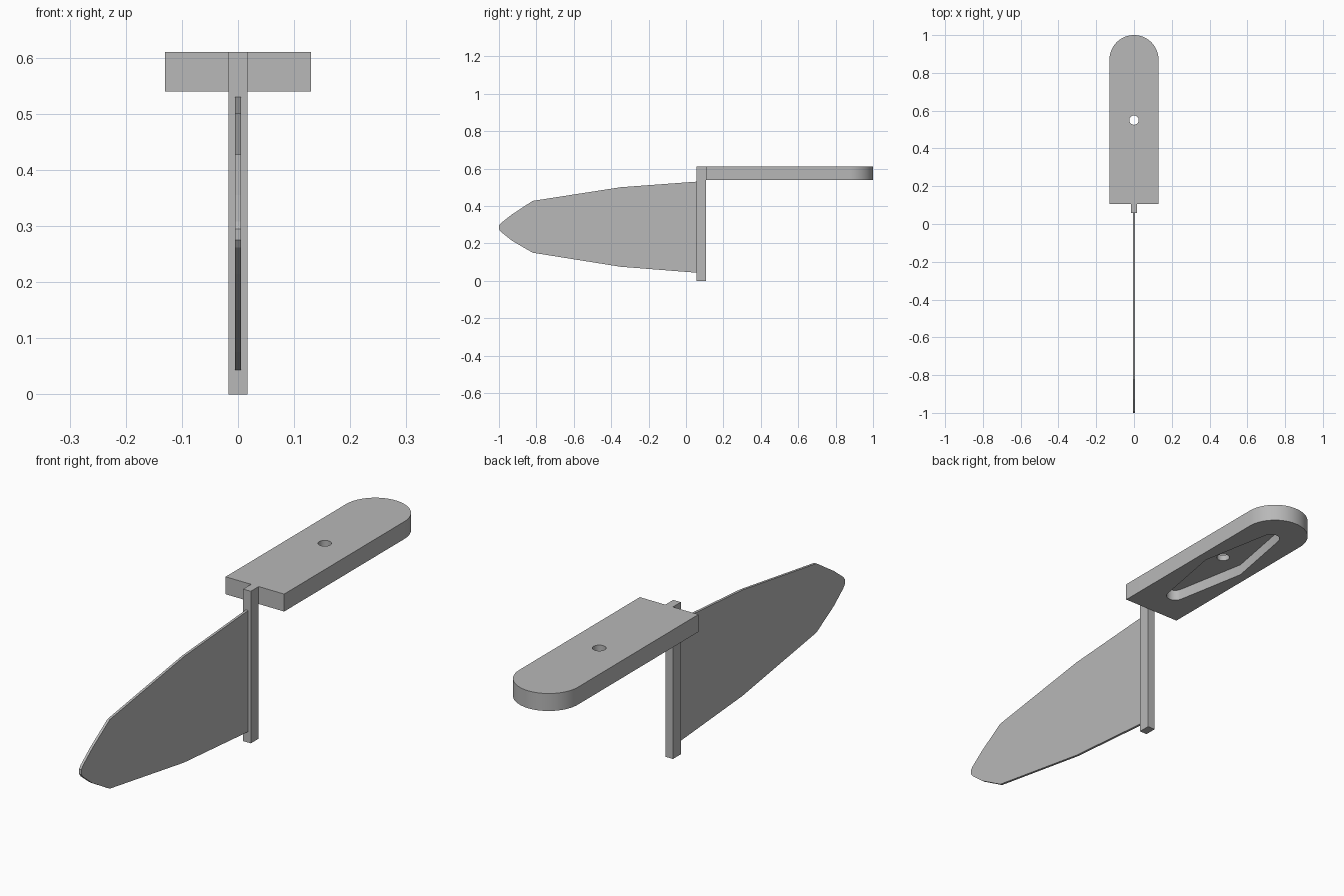
import bpy, bmesh, math
from mathutils import Vector

cube = bpy.data.objects.get("Cube")
if cube:
    bpy.data.objects.remove(cube, do_unlink=True)

grey = bpy.data.materials.new("plain grey")
grey.use_nodes = True
colour = (0.48, 0.48, 0.48, 1)
grey.diffuse_color = colour
grey.node_tree.nodes["Principled BSDF"].inputs["Base Color"].default_value = colour


def extrude(name, points, depth):
    """Face through the points, extruded along the depth vector."""
    bm = bmesh.new()
    face = bm.faces.new([bm.verts.new(p) for p in points])
    new = bmesh.ops.extrude_face_region(bm, geom=[face])["geom"]
    bmesh.ops.translate(bm, vec=Vector(depth),
                        verts=[v for v in new if isinstance(v, bmesh.types.BMVert)])
    bmesh.ops.recalc_face_normals(bm, faces=bm.faces)
    mesh = bpy.data.meshes.new(name)
    bm.to_mesh(mesh)
    bm.free()
    mesh.materials.append(grey)
    obj = bpy.data.objects.new(name, mesh)
    bpy.context.collection.objects.link(obj)
    return obj


def arc(cy, radius, start, end, steps, z):
    """Points on an arc centred on x = 0, angles in degrees."""
    angles = [math.radians(start + (end - start) * i / steps) for i in range(steps + 1)]
    return [(radius * math.cos(a), cy + radius * math.sin(a), z) for a in angles]


def activate(obj):
    bpy.ops.object.select_all(action='DESELECT')
    obj.select_set(True)
    bpy.context.view_layer.objects.active = obj


def cut(target, cutter):
    mod = target.modifiers.new("cut", 'BOOLEAN')
    mod.operation = 'DIFFERENCE'
    mod.solver = 'EXACT'
    mod.object = cutter
    activate(target)
    bpy.ops.object.modifier_apply(modifier=mod.name)
    bpy.data.objects.remove(cutter, do_unlink=True)


# Mounting plate with a rounded back end
WIDTH, FRONT, BOTTOM, TOP = 0.13, 0.107, 0.54, 0.61
plate = extrude("mounting_plate",
                [(-WIDTH, FRONT, BOTTOM), (WIDTH, FRONT, BOTTOM)]
                + arc(1 - WIDTH, WIDTH, 0, 180, 32, BOTTOM),
                (0, 0, TOP - BOTTOM))

# Tapered arm recess in the underside, with rounded ends
MID, REACH, END = 0.55, 0.295, 0.035
low = BOTTOM - 0.02
recess = extrude("recess_cutter",
                 [(0.09, MID, low)] + arc(MID + REACH, END, 10, 170, 12, low)
                 + [(-0.09, MID, low)] + arc(MID - REACH, END, 190, 350, 12, low),
                 (0, 0, 0.065))
cut(plate, recess)

# Screw hole right through
hole = extrude("hole_cutter", arc(MID, 0.025, 0, 345, 23, low), (0, 0, 0.2))
cut(plate, hole)
activate(plate)
bpy.ops.object.shade_smooth_by_angle(angle=math.radians(25))

# Upright post
post = extrude("post", [(x, y, 0) for x, y in
                        ((-0.017, 0.057), (0.017, 0.057), (0.017, FRONT), (-0.017, FRONT))],
               (0, 0, TOP))

# Thin fin reaching forward from the post
outline = [(0.058, 0.53), (-0.35, 0.5), (-0.82, 0.427), (-0.93, 0.355), (-0.99, 0.308),
           (-1, 0.295), (-1, 0.275), (-0.99, 0.262), (-0.93, 0.214), (-0.82, 0.15),
           (-0.35, 0.075), (0.058, 0.043)]
fin = extrude("fin", [(-0.005, y, z) for y, z in outline], (0.01, 0, 0))
